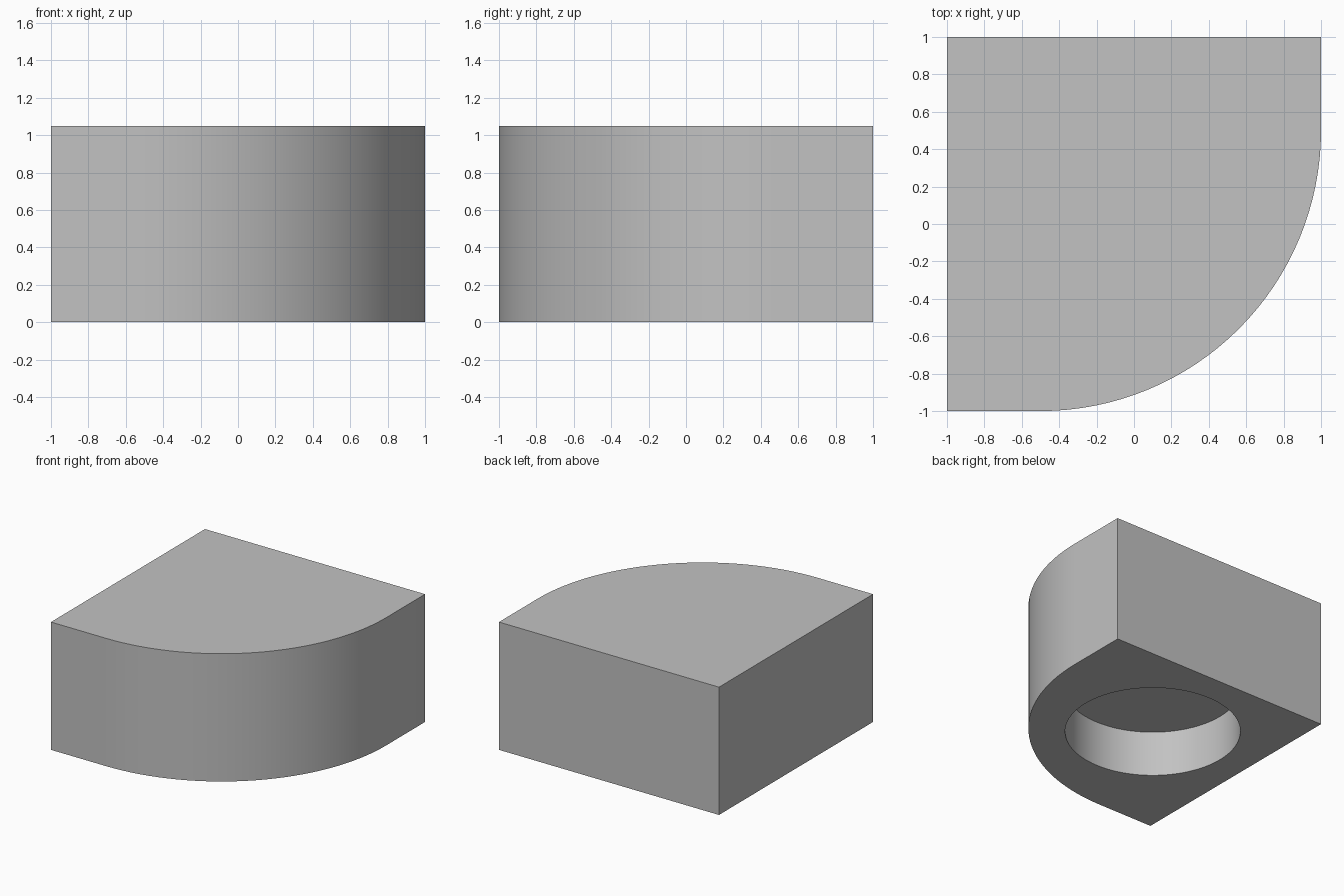
import bpy, bmesh
from math import sin, cos, pi, radians

cube = bpy.data.objects.get("Cube")
if cube:
    bpy.data.objects.remove(cube, do_unlink=True)

HEIGHT = 1.05
CORNER_RADIUS = 1.5
CORNER_STEPS = 32
HOLE_RADIUS = 0.66
HOLE_DEPTH = 0.375
HOLE_CENTRE = (-0.1, 0.1)

# Single plain grey
grey = bpy.data.materials.new("light_grey")
grey.use_nodes = True
colour = (0.54, 0.54, 0.54, 1)
grey.diffuse_color = colour
grey.node_tree.nodes["Principled BSDF"].inputs["Base Color"].default_value = colour

# Block outline: a square with one large rounded corner at front left
c = 1 - CORNER_RADIUS
outline = [(1, 1), (-1, 1), (-1, -1)]
for i in range(CORNER_STEPS + 1):
    a = -pi / 2 + pi / 2 * i / CORNER_STEPS
    outline.append((c + CORNER_RADIUS * cos(a), -c + CORNER_RADIUS * sin(a)))

bm = bmesh.new()
base = bm.faces.new([bm.verts.new((x, y, 0)) for x, y in outline])
top = bmesh.ops.extrude_face_region(bm, geom=[base], use_keep_orig=True)
bmesh.ops.translate(bm, vec=(0, 0, HEIGHT),
                    verts=[g for g in top["geom"] if isinstance(g, bmesh.types.BMVert)])
bmesh.ops.recalc_face_normals(bm, faces=bm.faces)
mesh = bpy.data.meshes.new("rounded_block")
bm.to_mesh(mesh)
bm.free()
block = bpy.data.objects.new("rounded_block", mesh)
bpy.context.collection.objects.link(block)
mesh.materials.append(grey)

# Blind round recess in the underside
bpy.ops.mesh.primitive_cylinder_add(vertices=96, radius=HOLE_RADIUS, depth=2 * HOLE_DEPTH,
                                    location=(*HOLE_CENTRE, 0))
cutter = bpy.context.object
cutter.name = "recess_cutter"
cutter.hide_render = True
cutter.data.materials.append(grey)

cut = block.modifiers.new("recess", "BOOLEAN")
cut.operation = "DIFFERENCE"
cut.solver = "EXACT"
cut.object = cutter

bpy.ops.object.select_all(action="DESELECT")
block.select_set(True)
bpy.context.view_layer.objects.active = block
bpy.ops.object.modifier_apply(modifier=cut.name)
bpy.data.objects.remove(cutter, do_unlink=True)

# Smooth curved walls, crisp rims
bpy.ops.object.shade_smooth_by_angle(angle=radians(30))
